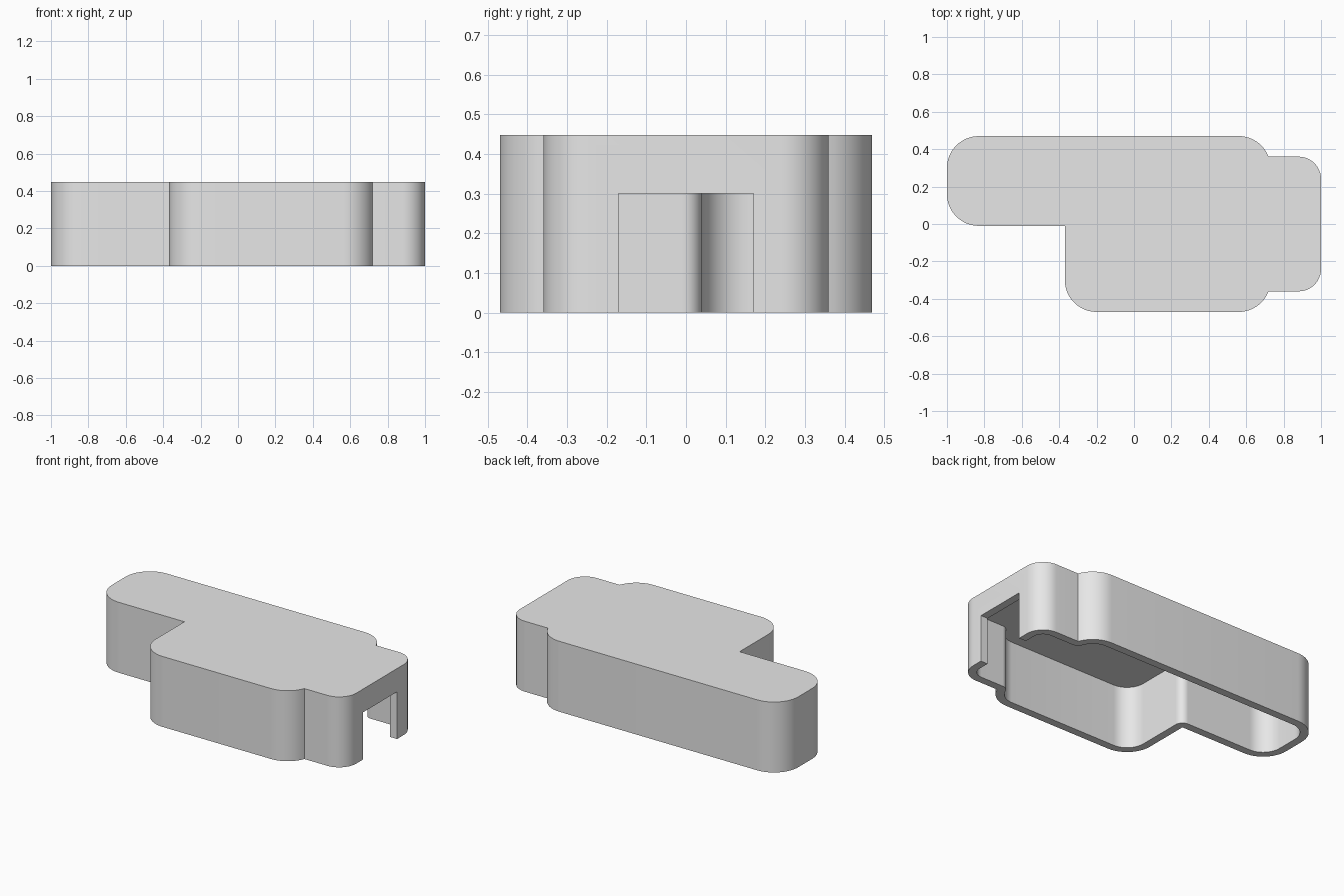
import bpy, bmesh
from math import radians, degrees, sin, cos, asin, sqrt
from mathutils import Vector

cube = bpy.data.objects.get("Cube")
if cube:
    bpy.data.objects.remove(cube, do_unlink=True)

WALL, HEIGHT = 0.05, 0.448
R, END_R = 0.17, 0.12
JOIN = degrees(asin(0.06 / R))            # where the body corner meets the end section
JOIN_X = 0.56 + sqrt(R**2 - 0.06**2)

# Corners, counter-clockwise: centre x, centre y, radius, start and end of outward normal
CORNERS = [
    (1 - END_R, -0.24, END_R, -90, 0),
    (1 - END_R, 0.24, END_R, 0, 90),
    (JOIN_X, 0.36, 0, 90, JOIN),
    (0.56, 0.30, R, JOIN, 90),
    (R - 1, 0.30, R, 90, 180),
    (R - 1, 0.16, R, 180, 270),
    (-0.37, -0.01, 0, 270, 180),
    (R - 0.37, -0.30, R, 180, 270),
    (0.56, -0.30, R, 270, 360 - JOIN),
    (JOIN_X, -0.36, 0, -JOIN, -90),
]


def outline(inset):
    """Outline moved inwards; sharp inner corners become round when inset."""
    points = []
    for cx, cy, r, a0, a1 in CORNERS:
        radius = r - inset
        steps = 12 if radius else 0
        for i in range(steps + 1):
            a = radians(a0 + (a1 - a0) * i / max(steps, 1))
            points.append((cx + radius * cos(a), cy + radius * sin(a)))
    return points


def prism(name, points, z0, z1):
    bm = bmesh.new()
    face = bm.faces.new([bm.verts.new((x, y, z0)) for x, y in points])
    top = bmesh.ops.extrude_face_region(bm, geom=[face])["geom"]
    bmesh.ops.translate(bm, vec=Vector((0, 0, z1 - z0)),
                        verts=[v for v in top if isinstance(v, bmesh.types.BMVert)])
    bmesh.ops.recalc_face_normals(bm, faces=bm.faces)
    mesh = bpy.data.meshes.new(name)
    bm.to_mesh(mesh)
    bm.free()
    obj = bpy.data.objects.new(name, mesh)
    bpy.context.collection.objects.link(obj)
    return obj


def cut(target, cutter):
    cutter.hide_render = True
    mod = target.modifiers.new(cutter.name, "BOOLEAN")
    mod.operation, mod.solver, mod.object = "DIFFERENCE", "EXACT", cutter
    bpy.context.view_layer.objects.active = target
    bpy.ops.object.modifier_apply(modifier=mod.name)
    bpy.data.objects.remove(cutter, do_unlink=True)


# Hollow cover, open underneath
cover = prism("cover_shell", outline(0), 0, HEIGHT)

grey = bpy.data.materials.new("light_grey")
grey.use_nodes = True
colour = (0.8, 0.8, 0.8, 1)
grey.diffuse_color = colour
grey.node_tree.nodes["Principled BSDF"].inputs["Base Color"].default_value = colour
cover.data.materials.append(grey)

cut(cover, prism("cavity", outline(WALL), -0.1, HEIGHT - WALL))

# Cable opening in the end wall
cut(cover, prism("end_opening", [(0.9, -0.17), (1.1, -0.17), (1.1, 0.17), (0.9, 0.17)], -0.1, 0.3))

bpy.ops.object.select_all(action="DESELECT")
cover.select_set(True)
bpy.context.view_layer.objects.active = cover
bpy.ops.object.shade_smooth_by_angle(angle=radians(30))
